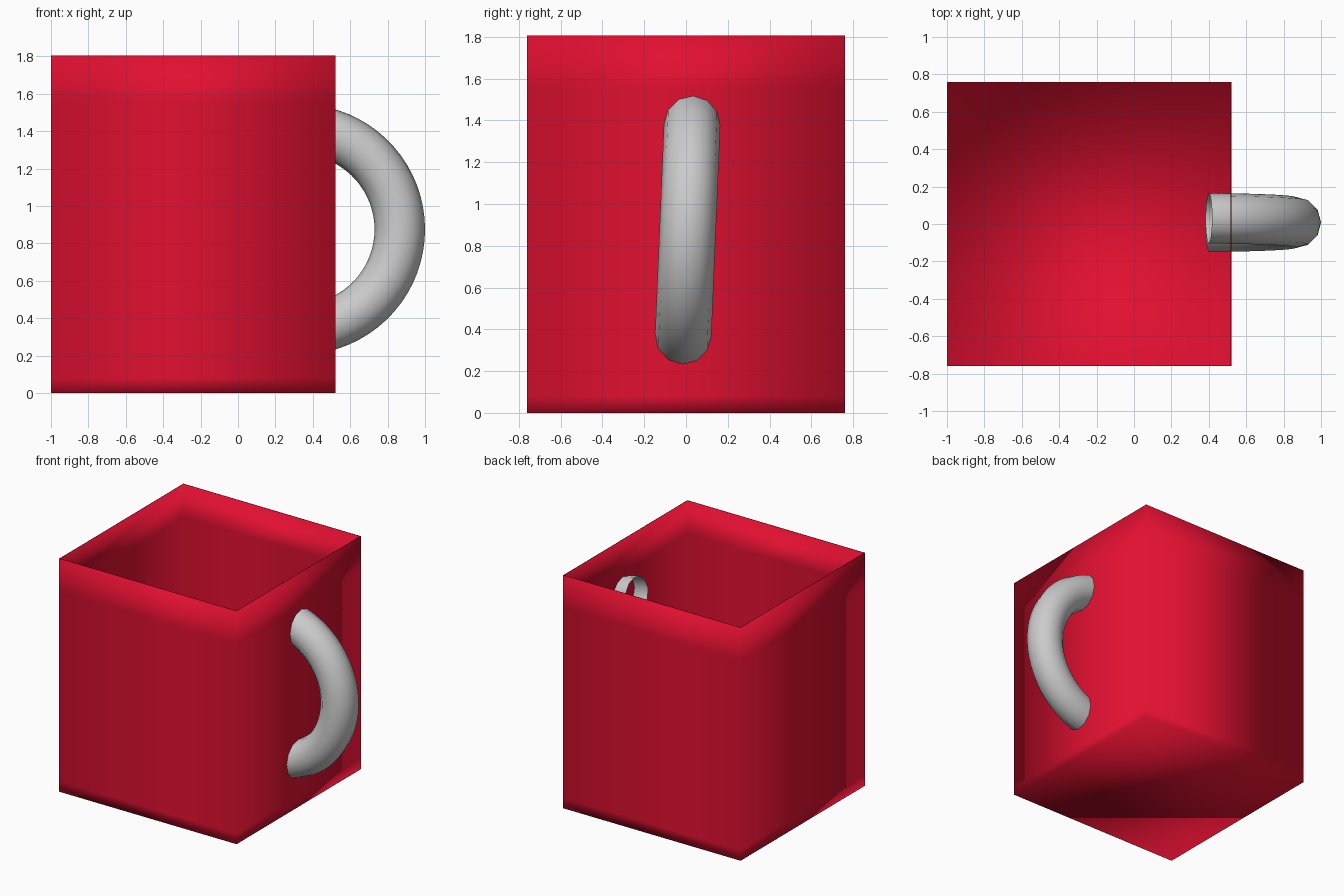
import bpy, bmesh
from math import sin, cos, radians, pi
from mathutils import Matrix, Vector

if "Cube" in bpy.data.objects:
    bpy.data.objects.remove(bpy.data.objects["Cube"])


def make_object(name, bm):
    bmesh.ops.recalc_face_normals(bm, faces=bm.faces)
    for f in bm.faces:
        f.smooth = True
    mesh = bpy.data.meshes.new(name)
    bm.to_mesh(mesh)
    bm.free()
    obj = bpy.data.objects.new(name, mesh)
    bpy.context.collection.objects.link(obj)
    return obj


def bridge(bm, a, b):
    n = len(a)
    for i in range(n):
        j = (i + 1) % n
        bm.faces.new((a[i], a[j], b[j], b[i]))


# Square cup: very thin walls, open top, edge loops near base and rim
WALL = 0.004
CX, HALF = -0.24, 0.76
bm = bmesh.new()


def square(half, z):
    return [bm.verts.new((CX + sx * half, sy * half, z))
            for sx, sy in ((-1, -1), (1, -1), (1, 1), (-1, 1))]


levels = [(HALF, z) for z in (0, 0.08, 1.55, 1.805)]
levels += [(HALF - WALL, z) for z in (1.805, 1.55, 0.08, WALL)]
loops = [square(h, z) for h, z in levels]
for a, b in zip(loops, loops[1:]):
    bridge(bm, a, b)
bm.faces.new(loops[0])
bm.faces.new(loops[-1])
cup = make_object("cup_body", bm)

red = bpy.data.materials.new("red")
red.diffuse_color = (0.75, 0.005, 0.03, 1)
red.use_nodes = True
red.node_tree.nodes["Principled BSDF"].inputs["Base Color"].default_value = red.diffuse_color
cup.data.materials.append(red)

# Handle: open-ended tube along an arc, leaning slightly sideways
MAJOR, MINOR, SIDES, STEPS = 0.535, 0.135, 12, 32
place = Matrix.Translation((0.33, 0.008, 0.875)) @ Matrix.Rotation(radians(-2.4), 4, 'X')
bm = bmesh.new()
rings = []
for s in range(STEPS + 1):
    t = radians(-82.5 + 165 * s / STEPS)
    ring = []
    for k in range(SIDES):
        p = 2 * pi * k / SIDES
        r = MAJOR + MINOR * cos(p)
        ring.append(bm.verts.new(place @ Vector((r * cos(t), MINOR * sin(p), r * sin(t)))))
    rings.append(ring)
for a, b in zip(rings, rings[1:]):
    bridge(bm, a, b)
make_object("handle", bm)
